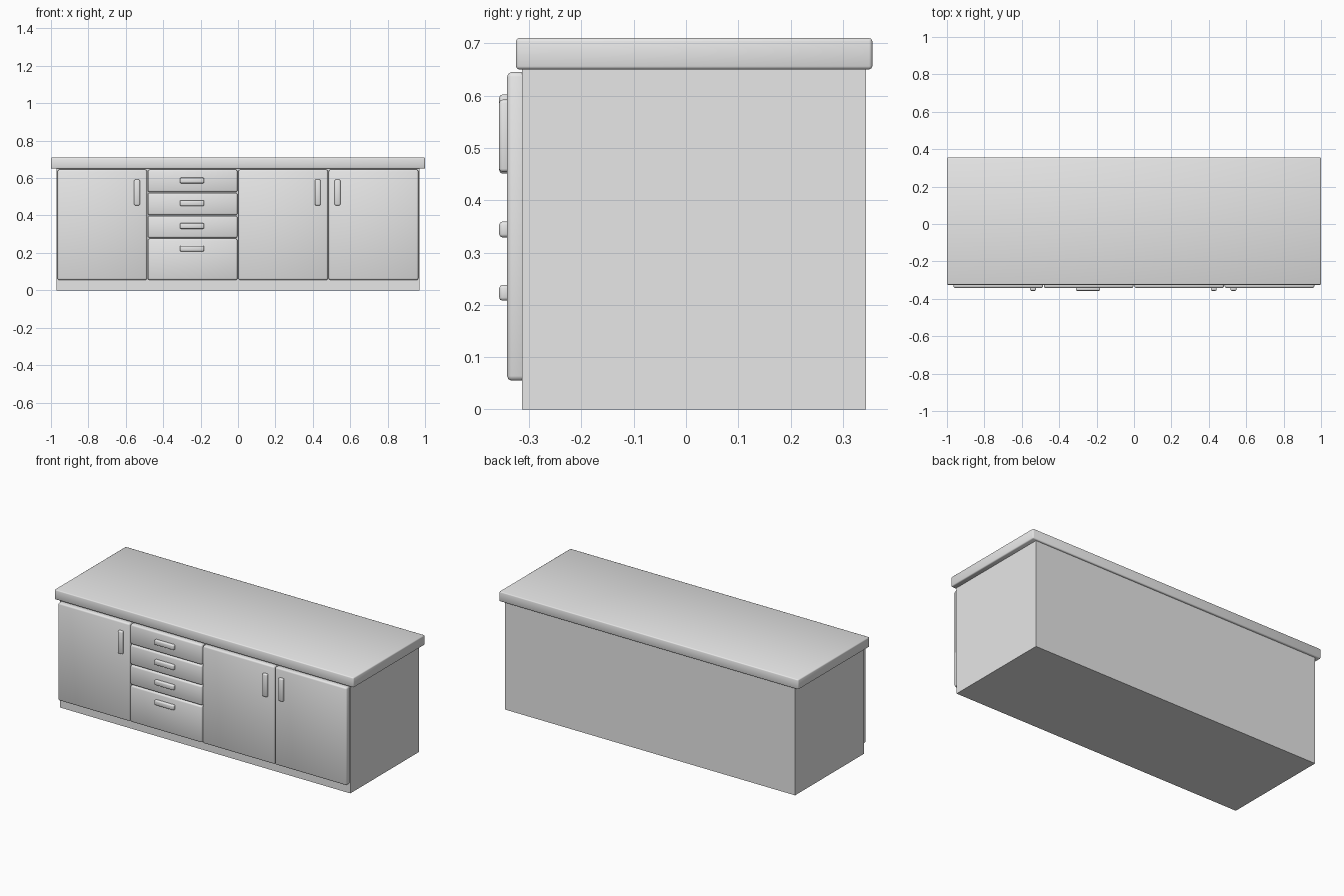
import bpy, bmesh, math

cube = bpy.data.objects.get("Cube")
if cube:
    bpy.data.objects.remove(cube, do_unlink=True)

grey = bpy.data.materials.new("light_grey")
grey.use_nodes = True
grey.diffuse_color = (0.8, 0.8, 0.8, 1)
grey.node_tree.nodes["Principled BSDF"].inputs["Base Color"].default_value = (0.8, 0.8, 0.8, 1)


def box(name, xs, ys, zs, bevel=0.0):
    """Box between pairs of limits, with optionally rounded edges."""
    bm = bmesh.new()
    bmesh.ops.create_cube(bm, size=1)
    for v in bm.verts:
        v.co = [(lo + hi) / 2 + c * (hi - lo) for c, (lo, hi) in zip(v.co, (xs, ys, zs))]
    if bevel:
        bmesh.ops.bevel(bm, geom=bm.edges[:], offset=bevel, segments=2,
                        profile=0.5, affect='EDGES', clamp_overlap=True)
    mesh = bpy.data.meshes.new(name)
    bm.to_mesh(mesh)
    bm.free()
    mesh.materials.append(grey)
    obj = bpy.data.objects.new(name, mesh)
    bpy.context.collection.objects.link(obj)
    if bevel:
        bpy.ops.object.select_all(action='DESELECT')
        obj.select_set(True)
        bpy.context.view_layer.objects.active = obj
        bpy.ops.object.shade_smooth_by_angle(angle=math.radians(50))
    return obj


CARCASS_FRONT = -0.313
PANEL_FRONT = -0.342
HANDLE_FRONT = -0.357


def panel(name, xs, zs):
    # the back edge is sunk into the carcass
    box(name, xs, (PANEL_FRONT, CARCASS_FRONT + 0.012), zs, 0.009)


def handle(name, x, z, width, height):
    box(name, (x - width / 2, x + width / 2), (HANDLE_FRONT, PANEL_FRONT + 0.008),
        (z - height / 2, z + height / 2), 0.006)


# Carcass and worktop
box("carcass", (-0.97, 0.97), (CARCASS_FRONT, 0.344), (0, 0.652))
box("worktop", (-1, 1), (-0.325, 0.356), (0.65, 0.71), 0.006)

# Doors with upright handles
doors = {"right_door": (-0.965, -0.486, -0.54),
         "middle_door": (0.002, 0.481, 0.426),
         "left_door": (0.485, 0.964, 0.532)}
for name, (x0, x1, handle_x) in doors.items():
    panel(name, (x0, x1), (0.055, 0.645))
    handle(name + "_handle", handle_x, 0.523, 0.031, 0.138)

# Drawer stack with level handles
drawers = [(0.525, 0.645, 0.587), (0.402, 0.521, 0.466),
           (0.28, 0.398, 0.344), (0.055, 0.276, 0.223)]
for i, (z0, z1, handle_z) in enumerate(drawers, 1):
    panel(f"drawer_{i}", (-0.482, -0.003), (z0, z1))
    handle(f"drawer_handle_{i}", -0.246, handle_z, 0.13, 0.03)
